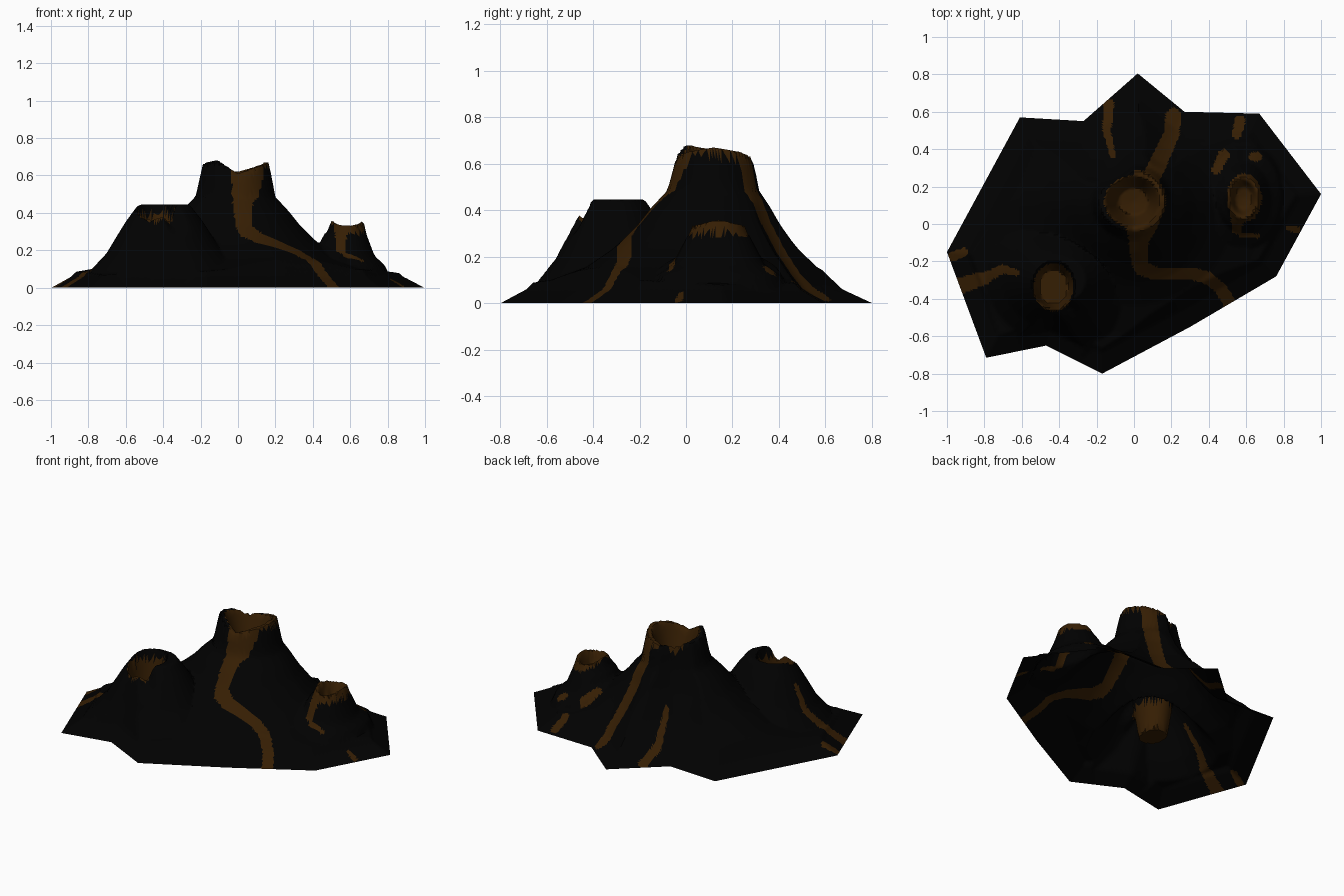
import bpy, bmesh, math
from mathutils import Vector

if "Cube" in bpy.data.objects:
    bpy.data.objects.remove(bpy.data.objects["Cube"])

STEP = 0.0125
FOOT = [(-.79, -.715), (-.47, -.65), (-.17, -.8), (.3, -.55), (.76, -.28), (1, .16),
        (.67, .59), (.27, .6), (.02, .805), (-.27, .55), (-.61, .57), (-1, -.15)]


def lerp_table(x, table):
    for (x0, y0), (x1, y1) in zip(table, table[1:]):
        if x <= x1:
            return y0 + (y1 - y0) * max(0, x - x0) / (x1 - x0)
    return table[-1][1]


def seg_dist(p, a, b):
    d = b - a
    t = max(0, min(1, (p - a).dot(d) / max(d.length_squared, 1e-9)))
    return (p - a - d * t).length


def path_dist(p, pts):
    v = [Vector(q) for q in pts]
    return min(seg_dist(p, a, b) for a, b in zip(v, v[1:]))


# Cone profiles: radius -> height, from crater floor over the rim to the foot
MAIN = [(0, .46), (.075, .47), (.135, .65), (.165, .65), (.2, .485), (.27, .41), (.33, .335),
        (.4, .265), (.44, .23), (.55, .155), (.7, .1), (1, .06), (1.5, .04)]
EAST = [(0, .25), (.045, .26), (.07, .34), (.085, .345), (.1, .29), (.145, .17), (.2, .12), (.3, 0)]
WEST = [(0, .445), (.14, .445), (.2, .37), (.24, .31), (.305, .21), (.4, .12), (.475, .06), (.55, 0)]
WEST_PIT = [(0, .2), (.08, .2), (.112, .43), (.115, 1)]
EDGE = [(0, 0), (.1, .06), (.156, .13), (.22, .22), (.3, .36), (.35, .5), (.4, .8)]
WEST_EDGE = [(0, 0), (.08, .06), (.14, .2), (.2, .4), (.25, .6)]
# Uneven main rim: height offset every 45 degrees
RIM = [.02, 0, -.03, -.02, .01, .03, -.04, .0, .02]
RIM_WEIGHT = [(0, 0), (.075, 0), (.135, 1), (.165, 1), (.2, 0)]


def radius(p, cx, cy, sy=1):
    return math.hypot(p.x - cx, (p.y - cy) * sy)


def main_radius(p):
    return math.hypot(p.x * (.88 if p.x < 0 else 1), p.y - .12)


def height(p):
    d = path_dist(p, FOOT + FOOT[:1])
    # Main cone, steeper at the back
    r = main_radius(p)
    if r > .18:
        r += (r - .18) * .4 * max(0, (p.y - .12) / r)
    ang = (math.atan2(p.y - .12, p.x) % math.tau) / (math.pi / 4)
    z = lerp_table(r, MAIN) + lerp_table(r, RIM_WEIGHT) * lerp_table(ang, list(enumerate(RIM)))
    z = min(z, lerp_table(d, EDGE))
    # Small east cone with a saddle towards the main one
    re = radius(p, .585, .14, .75)
    east = lerp_table(re, EAST)
    if .05 < re < .1:
        east += .012 * math.cos(2 * math.atan2(p.y - .14, p.x - .585))
    east += .5 * max(0, .585 - p.x) * max(0, min(1, (re - .085) / .04))
    if re > .2:
        east -= (re - .2) * 1.5
    z = east if re < .085 else max(z, east)
    # West cone with its deep crater and a notch to the front right
    rw = radius(p, -.4, -.3, 1.15)
    west = lerp_table(rw, WEST) + .12 * min(0, p.x + p.y + .75)
    turn = (math.atan2(p.y + .335, p.x + .43) + .96) / .35
    west -= .06 * max(0, 1 - turn * turn) * max(0, min(1, (.26 - rw) / .08))
    z = max(z, min(west, lerp_table(d, WEST_EDGE)))
    z = min(z, lerp_table(radius(p, -.43, -.335, .85), WEST_PIT))
    return max(0, z) if d > 1e-4 else 0


# Lava streams: half width at start, half width at end, path
FLOWS = [
    (.1, .05, [(.04, .02), (.025, -.1)]),
    (.055, .045, [(.025, -.1), (.03, -.2)]),
    (.045, .035, [(.03, -.2), (.05, -.24), (.11, -.265)]),
    (.033, .033, [(.11, -.265), (.3, -.265), (.39, -.285), (.46, -.34), (.5, -.4), (.51, -.46)]),
    (.05, .04, [(.08, .22), (.15, .37), (.2, .48), (.21, .58)]),
    (.03, .015, [(-.135, .64), (-.145, .5), (-.115, .37)]),
    (.018, .03, [(-.63, -.26), (-.7, -.24), (-.8, -.29)]),
    (.035, .045, [(-.8, -.29), (-.93, -.33)]),
    (.025, .025, [(-.98, -.18), (-.91, -.15)]),
    (.025, .03, [(.55, .48), (.565, .55)]),
    (.025, .03, [(.44, .29), (.48, .37)]),
    (.025, .025, [(.64, .36), (.66, .36)]),
    (.012, .018, [(.82, -.02), (.87, -.03)]),
    (.045, .025, [(.555, .08), (.55, -.03)]),
    (.012, .012, [(.57, -.06), (.66, -.065)]),
]


def is_lava(c):
    p = c.xy
    if main_radius(p) < (.17 if p.x > 0 else .14):
        return True
    if radius(p, -.43, -.335, .85) < .112:
        return c.z < .39
    if radius(p, .59, .14, .72) < .094:
        return True
    for w0, w1, path in FLOWS:
        v = [Vector(q) for q in path]
        axis = v[-1] - v[0]
        t = max(0, min(1, (p - v[0]).dot(axis) / axis.length_squared))
        if path_dist(p, path) < w0 + (w1 - w0) * t:
            return True
    return False


def material(name, col):
    m = bpy.data.materials.new(name)
    m.diffuse_color = (*col, 1)
    m.use_nodes = True
    m.node_tree.nodes["Principled BSDF"].inputs["Base Color"].default_value = m.diffuse_color
    return m


# Footprint polygon sliced into a fine grid
bm = bmesh.new()
bm.faces.new([bm.verts.new((x, y, 0)) for x, y in FOOT])
bm.normal_update()
bmesh.ops.triangulate(bm, faces=bm.faces[:], ngon_method='EAR_CLIP')
for axis, lim in ((Vector((1, 0, 0)), 1), (Vector((0, 1, 0)), .81)):
    n = int(2 * lim / STEP)
    for i in range(1, n + 1):
        bmesh.ops.bisect_plane(bm, geom=bm.verts[:] + bm.edges[:] + bm.faces[:], dist=1e-5,
                               plane_co=axis * (-lim + i * STEP), plane_no=axis)
bmesh.ops.triangulate(bm, faces=bm.faces[:])

# Raise the terrain, then colour the lava by position
for v in bm.verts:
    v.co.z = height(v.co.xy)
for f in bm.faces:
    f.material_index = int(is_lava(f.calc_center_median()))
bm.normal_update()
if sum(f.normal.z for f in bm.faces) < 0:
    bmesh.ops.reverse_faces(bm, faces=bm.faces[:])

mesh = bpy.data.meshes.new("volcano_terrain")
bm.to_mesh(mesh)
bm.free()
mesh.materials.append(material("black_rock", (.0003, .0003, .0003)))
mesh.materials.append(material("brown_lava", (.036, .013, .001)))
terrain = bpy.data.objects.new("volcano_terrain", mesh)
bpy.context.collection.objects.link(terrain)
bpy.context.view_layer.objects.active = terrain
terrain.select_set(True)
bpy.ops.object.shade_smooth_by_angle(angle=math.radians(50))
